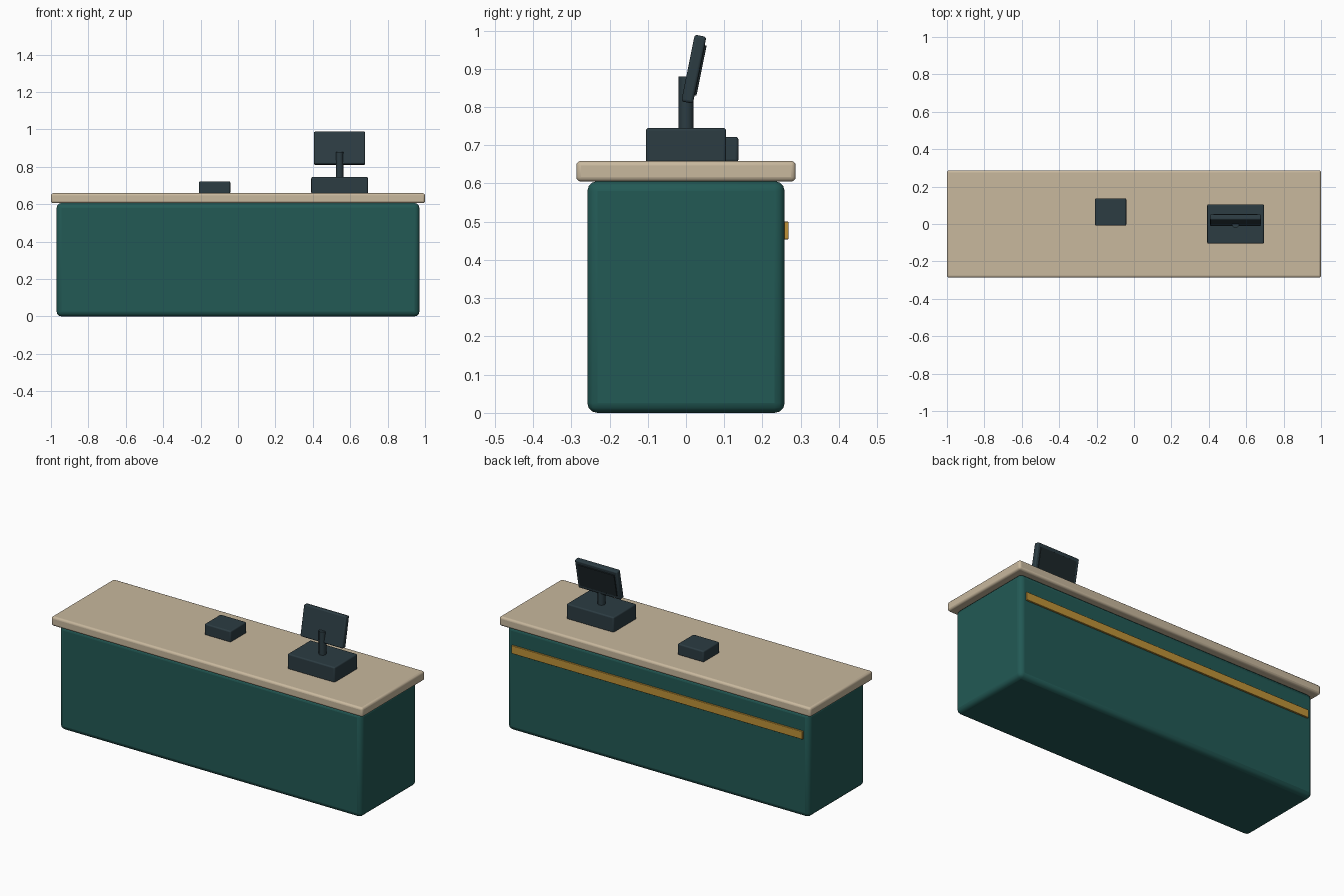
import bpy
from math import radians

if "Cube" in bpy.data.objects:
    bpy.data.objects.remove(bpy.data.objects["Cube"])


def material(name, r, g, b):
    m = bpy.data.materials.new(name)
    m.use_nodes = True
    m.diffuse_color = (r, g, b, 1)
    m.node_tree.nodes["Principled BSDF"].inputs["Base Color"].default_value = (r, g, b, 1)
    return m


teal = material("teal_paint", 0.016, 0.1, 0.09)
stone = material("beige_stone", 0.58, 0.48, 0.34)
brass = material("brass", 0.52, 0.29, 0.04)
slate = material("slate_plastic", 0.025, 0.045, 0.055)
glass = material("dark_glass", 0.012, 0.02, 0.023)


def finish(ob, name, mat, bevel, segments=3):
    ob.name = name
    ob.data.materials.append(mat)
    if bevel:
        mod = ob.modifiers.new("Soft edges", "BEVEL")
        mod.width, mod.segments = bevel, segments
    bpy.ops.object.shade_smooth_by_angle(angle=radians(35))
    return ob


def box(name, mat, center, size, bevel=0.0, tilt=0.0):
    bpy.ops.mesh.primitive_cube_add(size=1, location=center, rotation=(tilt, 0, 0))
    ob = bpy.context.object
    ob.scale = size
    bpy.ops.object.transform_apply(location=False, rotation=False, scale=True)
    return finish(ob, name, mat, bevel)


# Counter
box("counter_body", teal, (0, 0, 0.303), (1.94, 0.516, 0.606), 0.026)
box("counter_top", stone, (0, 0, 0.632), (2, 0.574, 0.054), 0.012)
box("back_trim", brass, (0, 0.261, 0.477), (1.87, 0.014, 0.046), 0.002)

# Card reader and register base
box("card_reader", slate, (-0.125, 0.064, 0.689), (0.168, 0.146, 0.066), 0.007)
box("register_base", slate, (0.543, 0, 0.7), (0.303, 0.21, 0.09), 0.007)

# Post
bpy.ops.mesh.primitive_cylinder_add(vertices=12, radius=0.02, depth=0.15,
                                    location=(0.543, 0, 0.805))
finish(bpy.context.object, "screen_post", slate, 0)

# Tilted screen, with its display plate on the back side
tilt = -0.2
screen = box("screen_housing", slate, (0.543, 0.0205, 0.899), (0.273, 0.031, 0.178), 0.007, tilt)
display = box("screen_display", glass, (0, 0.0165, 0), (0.236, 0.008, 0.134), 0.001)
display.parent = screen
